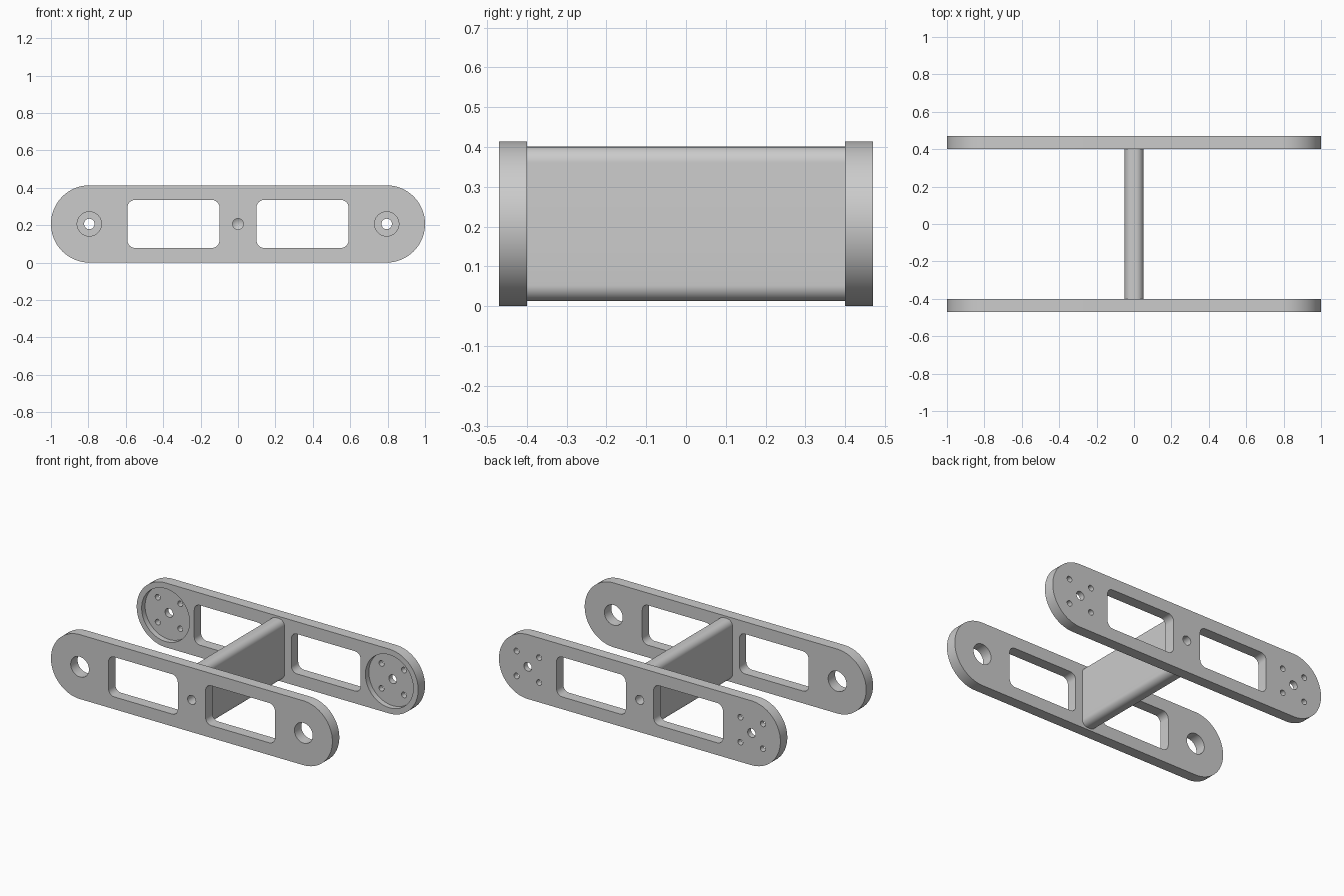
import bpy, bmesh
from math import cos, sin, pi, radians

if "Cube" in bpy.data.objects:
    bpy.data.objects.remove(bpy.data.objects["Cube"])

H = 0.4135            # plate height
ZC = H / 2            # height of the centre line
Y_IN, Y_OUT = 0.40, 0.47
END_X = 0.795         # pivot position along the plate


def rounded_rect(cx, cz, hw, hh, r, n=12):
    """Outline in x/z with rounded corners; a circle when hw = hh = r."""
    pts = []
    corners = ((1, 1), (-1, 1), (-1, -1), (1, -1))
    for k, (sx, sz) in enumerate(corners):
        for i in range(n + 1):
            a = (k + i / n) * pi / 2
            p = (cx + sx * (hw - r) + r * cos(a), cz + sz * (hh - r) + r * sin(a))
            if all(abs(p[0] - q[0]) + abs(p[1] - q[1]) > 1e-5 for q in pts):
                pts.append(p)
    return pts


def prism(name, pts, y0, y1, tip=0.0):
    """Extrude an outline from y0 to y1, optionally with a conical tip."""
    bm = bmesh.new()
    face = bm.faces.new([bm.verts.new((x, y0, z)) for x, z in pts])
    ext = bmesh.ops.extrude_face_region(bm, geom=[face], use_keep_orig=True)["geom"]
    for v in ext:
        if isinstance(v, bmesh.types.BMVert):
            v.co.y = y1
    if tip:
        far = [f for f in ext if isinstance(f, bmesh.types.BMFace)]
        poked = bmesh.ops.poke(bm, faces=far)
        poked["verts"][0].co.y = y1 + tip
    bmesh.ops.recalc_face_normals(bm, faces=bm.faces)
    me = bpy.data.meshes.new(name)
    bm.to_mesh(me)
    bm.free()
    ob = bpy.data.objects.new(name, me)
    bpy.context.collection.objects.link(ob)
    return ob


def combine(target, other, operation):
    """Apply a boolean and discard the operand."""
    mod = target.modifiers.new("bool", 'BOOLEAN')
    mod.operation, mod.solver, mod.object = operation, 'EXACT', other
    bpy.context.view_layer.objects.active = target
    bpy.ops.object.modifier_apply(modifier=mod.name)
    bpy.data.objects.remove(other, do_unlink=True)


def cut(target, pts, y0, y1, tip=0.0):
    cutter = prism("cutter", pts, y0, y1, tip)
    cutter.hide_render = True
    combine(target, cutter, 'DIFFERENCE')


def circle(cx, cz, r, n=8):
    return rounded_rect(cx, cz, r, r, r, n)


# Two long side plates with rounded ends and two windows each
outline = rounded_rect(0, ZC, 1.0, ZC, ZC, 24)
front_plate = prism("front_plate", outline, -Y_OUT, -Y_IN)
back_plate = prism("back_plate", outline, Y_IN, Y_OUT)
for plate, y0, y1 in ((front_plate, -0.5, -0.37), (back_plate, 0.37, 0.5)):
    for s in (-1, 1):
        cut(plate, rounded_rect(s * 0.345, ZC, 0.246, 0.128, 0.04, 8), y0, y1)

for s in (-1, 1):
    # Front plate: plain pivot holes
    cut(front_plate, circle(s * END_X, ZC, 0.065, 12), -0.5, -0.37)
    # Back plate: round inner recess, centre hole and four screw holes
    cut(back_plate, circle(s * END_X, ZC, 0.17, 20), 0.37, Y_IN + 0.035)
    cut(back_plate, circle(s * END_X, ZC, 0.028), 0.37, 0.5)
    for dx in (-0.08, 0.08):
        for dz in (-0.08, 0.08):
            cut(back_plate, circle(s * END_X + dx, ZC + dz, 0.018, 6), 0.37, 0.5)

# Cross web with rounded edges, fused to both plates
frame = prism("link_frame", rounded_rect(0, ZC, 0.05, 0.194, 0.04), -0.42, 0.42)
combine(frame, front_plate, 'UNION')
combine(frame, back_plate, 'UNION')

# Blind drilled holes with conical bottoms in the outer faces
for s in (-1, 1):
    cut(frame, circle(0, ZC, 0.029), s * 0.5, s * 0.32, -s * 0.018)

bpy.ops.object.select_all(action='DESELECT')
frame.select_set(True)
bpy.context.view_layer.objects.active = frame
bpy.ops.object.shade_smooth_by_angle(angle=radians(30))
